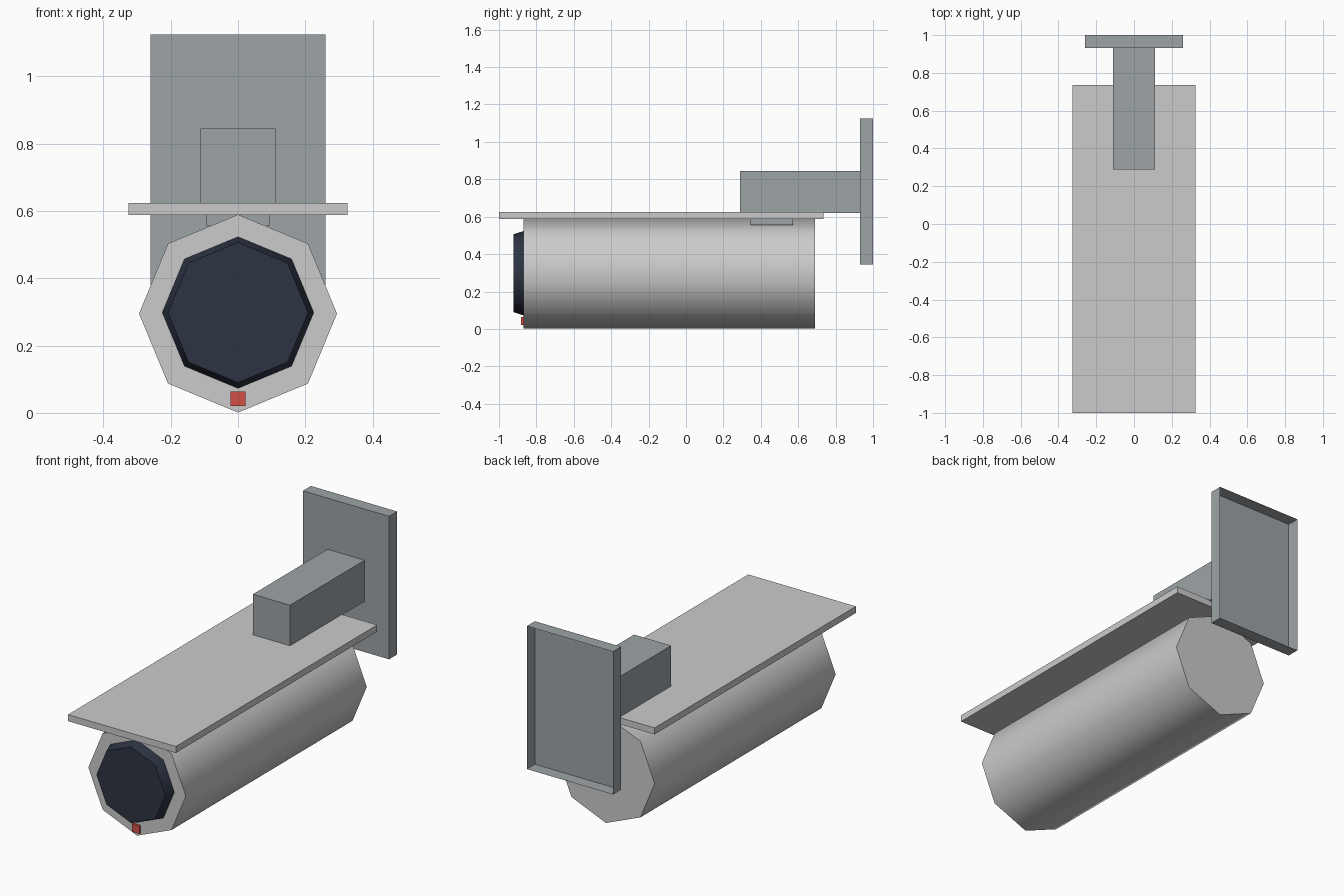
import bpy, bmesh, math
from mathutils import Matrix

if "Cube" in bpy.data.objects:
    bpy.data.objects.remove(bpy.data.objects["Cube"])


def material(name, color):
    m = bpy.data.materials.new(name)
    m.diffuse_color = (*color, 1)
    m.use_nodes = True
    m.node_tree.nodes["Principled BSDF"].inputs["Base Color"].default_value = m.diffuse_color
    return m


def finish(name, bm, mat, smooth=False):
    me = bpy.data.meshes.new(name)
    bm.to_mesh(me)
    bm.free()
    ob = bpy.data.objects.new(name, me)
    bpy.context.collection.objects.link(ob)
    me.materials.append(mat)
    if smooth:
        bpy.ops.object.select_all(action='DESELECT')
        ob.select_set(True)
        bpy.context.view_layer.objects.active = ob
        bpy.ops.object.shade_smooth_by_angle(angle=math.radians(50))
    return ob


def box(name, half_x, y, z, mat, open_back=False):
    bm = bmesh.new()
    bmesh.ops.create_cube(bm, size=1)
    for v in bm.verts:
        v.co = (v.co.x * 2 * half_x,
                y[0] + (v.co.y + 0.5) * (y[1] - y[0]),
                z[0] + (v.co.z + 0.5) * (z[1] - z[0]))
    if open_back:
        back = [f for f in bm.faces if all(abs(v.co.y - y[1]) < 1e-5 for v in f.verts)]
        bmesh.ops.delete(bm, geom=back, context='FACES_ONLY')
    return finish(name, bm, mat)


def octagon(name, r_back, r_front, y, z, mat):
    # eight-sided barrel along y with a corner pointing up
    bm = bmesh.new()
    mtx = Matrix.Translation((0, (y[0] + y[1]) / 2, z)) @ Matrix.Rotation(math.pi / 2, 4, 'X')
    bmesh.ops.create_cone(bm, cap_ends=True, segments=8, radius1=r_back,
                          radius2=r_front, depth=y[1] - y[0], matrix=mtx)
    return finish(name, bm, mat, smooth=True)


shell = material("light_grey", (0.62, 0.62, 0.63))
metal = material("mount_grey", (0.34, 0.37, 0.39))
glass = material("dark_glass", (0.025, 0.033, 0.055))
red = material("red", (0.65, 0.08, 0.06))

# Camera housing, tapered lens and indicator light
octagon("housing", 0.294, 0.294, (-0.87, 0.69), 0.295, shell)
octagon("lens", 0.225, 0.208, (-0.923, -0.87), 0.298, glass)
box("indicator_light", 0.022, (-0.882, -0.865), (0.021, 0.064), red)

# Flat sun visor
box("visor", 0.325, (-1.0, 0.735), (0.588, 0.624), shell)

# Mount: clamp under the visor, arm, and wall plate open at the back
box("clamp", 0.093, (0.345, 0.573), (0.555, 0.6), metal)
box("arm", 0.112, (0.288, 0.931), (0.62, 0.845), metal)
box("wall_plate", 0.26, (0.931, 1.0), (0.344, 1.124), metal, open_back=True)
